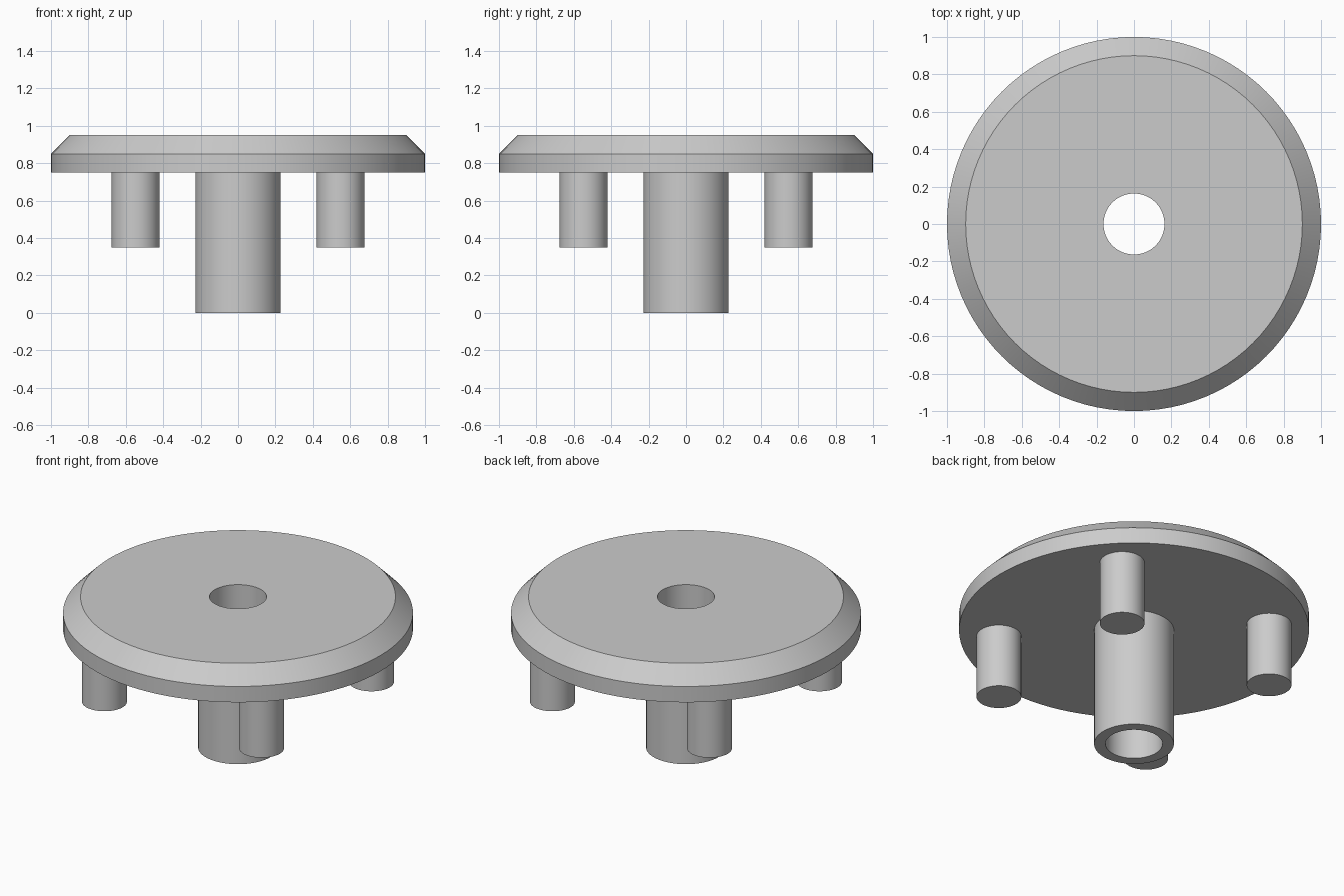
import bpy
import math

SEGMENTS = 96

cube = bpy.data.objects.get("Cube")
if cube:
    bpy.data.objects.remove(cube, do_unlink=True)

grey = bpy.data.materials.new("plain grey")
grey.use_nodes = True
colour = (0.6, 0.6, 0.6, 1)
grey.diffuse_color = colour
grey.node_tree.nodes["Principled BSDF"].inputs["Base Color"].default_value = colour


def finish(obj):
    obj.data.materials.append(grey)
    bpy.ops.object.select_all(action="DESELECT")
    obj.select_set(True)
    bpy.context.view_layer.objects.active = obj
    bpy.ops.object.shade_smooth_by_angle(angle=math.radians(30))


def lathe(name, profile):
    """Turn a closed (radius, height) profile, listed counter-clockwise, about z."""
    n = len(profile)
    verts, faces = [], []
    for i in range(SEGMENTS):
        a = math.tau * i / SEGMENTS
        verts += [(r * math.cos(a), r * math.sin(a), z) for r, z in profile]
        here, there = i * n, (i + 1) % SEGMENTS * n
        for j in range(n):
            k = (j + 1) % n
            faces.append((here + j, there + j, there + k, here + k))
    mesh = bpy.data.meshes.new(name)
    mesh.from_pydata(verts, [], faces)
    obj = bpy.data.objects.new(name, mesh)
    bpy.context.collection.objects.link(obj)
    finish(obj)


# Chamfered disc and hollow hub in one turned body, with the bore right through
lathe("disc_and_hub", [
    (0.163, 0), (0.228, 0), (0.228, 0.75), (1, 0.75),
    (1, 0.85), (0.9, 0.95), (0.163, 0.95),
])

# Four solid pegs under the disc
for x, side in ((-1, "right"), (1, "left")):
    for y, end in ((-1, "front"), (1, "back")):
        bpy.ops.mesh.primitive_cylinder_add(
            vertices=64, radius=0.128, depth=0.4,
            location=(0.548 * x, 0.548 * y, 0.55))
        peg = bpy.context.object
        peg.name = f"{end}_{side}_peg"
        finish(peg)
